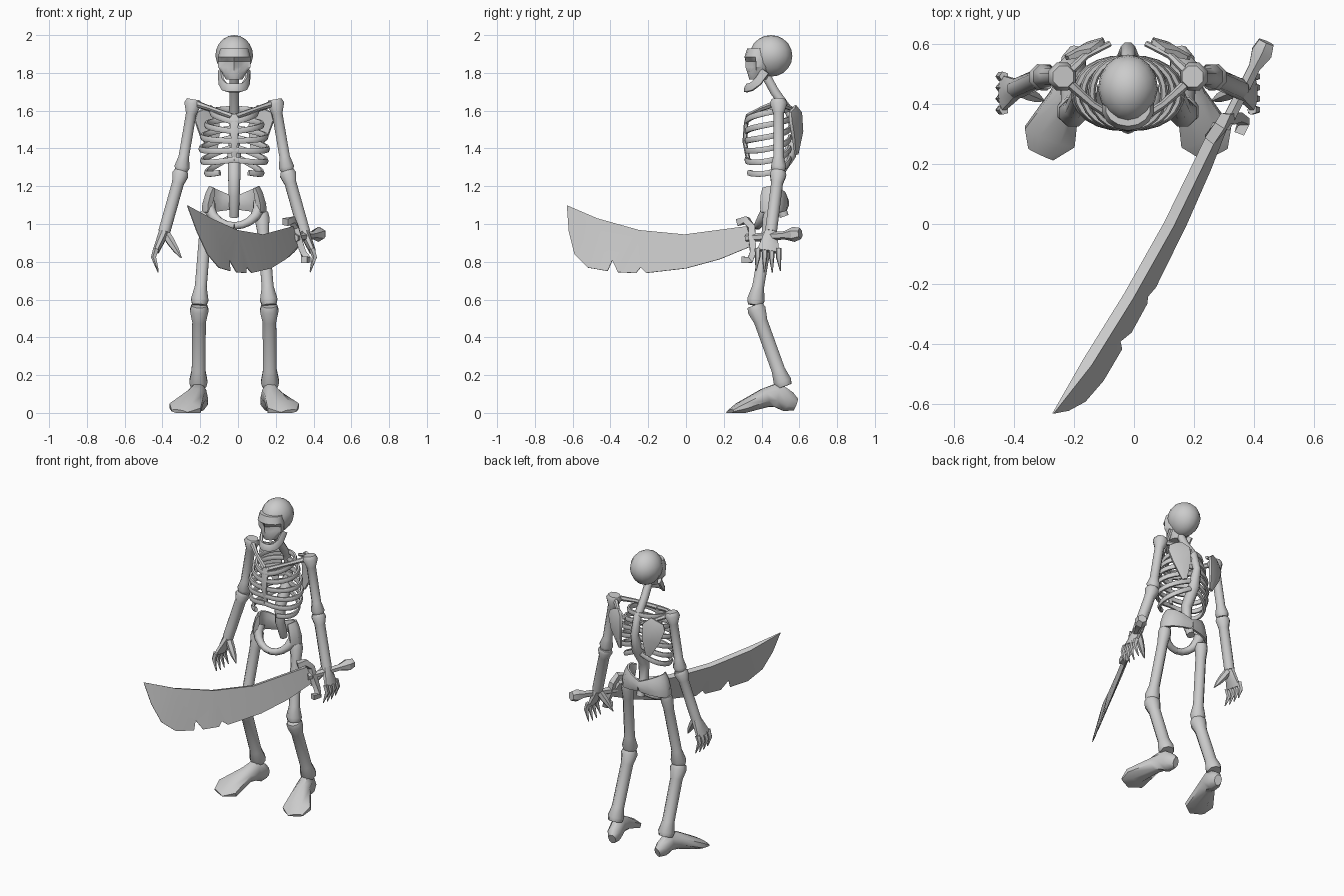
import bpy, bmesh, math
from math import sin, cos, pi
from mathutils import Vector

if "Cube" in bpy.data.objects:
    bpy.data.objects.remove(bpy.data.objects["Cube"])

CENTRE = -.02  # symmetry plane of the body


def make_material(name, value):
    material = bpy.data.materials.new(name)
    material.use_nodes = True
    colour = (value, value, value, 1)
    material.diffuse_color = colour
    material.node_tree.nodes["Principled BSDF"].inputs["Base Color"].default_value = colour
    return material


GRAY = make_material("plain_gray", .6)


def finish(name, bm, angle=50):
    bmesh.ops.recalc_face_normals(bm, faces=bm.faces)
    mesh = bpy.data.meshes.new(name)
    bm.to_mesh(mesh)
    bm.free()
    mesh.materials.append(GRAY)
    part = bpy.data.objects.new(name, mesh)
    bpy.context.collection.objects.link(part)
    bpy.ops.object.select_all(action="DESELECT")
    part.select_set(True)
    bpy.context.view_layer.objects.active = part
    bpy.ops.object.shade_smooth_by_angle(angle=math.radians(angle))


def bridge(bm, first, second):
    for k in range(len(first)):
        bm.faces.new((first[k - 1], first[k], second[k], second[k - 1]))


def tube(name, points, sides=8, across=(1, 0, 0), edit=None, angle=50):
    """Loft ellipses along a path; each point is (x, y, z, radius[, second radius])."""
    bm = bmesh.new()
    path = [Vector(point[:3]) for point in points]
    rings = []
    for i, point in enumerate(points):
        along = path[min(i + 1, len(path) - 1)] - path[max(i - 1, 0)]
        along.normalize()
        u = Vector(across)
        u = (u - along * u.dot(along)).normalized()
        v = along.cross(u)
        turns = [2 * pi * (k + .5) / sides for k in range(sides)]
        rings.append([bm.verts.new(path[i] + u * point[3] * cos(turn) + v * point[-1] * sin(turn))
                      for turn in turns])
    for first, second in zip(rings, rings[1:]):
        bridge(bm, first, second)
    bm.faces.new(rings[0])
    bm.faces.new(rings[-1])
    if edit:
        for vert in bm.verts:
            edit(vert.co)
    finish(name, bm, angle)


def side_tube(name, side, points, **options):
    """Tube on one side of the body, with x measured outward from the middle."""
    label = "left_" if side > 0 else "right_"
    tube(label + name, [(CENTRE + side * x, *rest) for x, *rest in points], **options)


def long_bone(name, side, start, end, shaft, top_knob, low_knob):
    """Thin shaft with a rounded knob at each end."""
    points = []
    for t, swell in ((0, .4), (.06, 1), (.2, 0), (.8, 0), (.94, 1), (1, .4)):
        knob = top_knob if t < .5 else low_knob
        points.append((*start.lerp(end, t), shaft + (knob - shaft) * swell))
    side_tube(name, side, points)


# Cranium: a ball narrowed below and in front
bm = bmesh.new()
bmesh.ops.create_uvsphere(bm, u_segments=16, v_segments=10, radius=1)
for vert in bm.verts:
    x, y, z = vert.co
    narrow = 1 - .12 * max(0, -z) - .08 * max(0, -y)
    vert.co = (CENTRE + x * narrow * .1, .45 + y * .113, 1.89 + z * .11)
finish("cranium", bm)


# Face with hollow eyes
def hollow_eyes(co):
    from_middle = abs(co.x - CENTRE)
    if .015 < from_middle < .075 and 1.82 < co.z < 1.87 and co.y < .36:
        co.y += .028


FACE = [(1.93, .075, .06), (1.885, .088, .075), (1.86, .088, .07),
        (1.83, .088, .07), (1.8, .065, .06), (1.765, .045, .05)]
tube("face", [(CENTRE, .385, *section) for section in FACE],
     sides=14, edit=hollow_eyes, angle=35)

# Jaw: a band swung round the chin, rising to the ears
jaw = []
for k in range(9):
    swing = pi * k / 8
    jaw.append((CENTRE + .075 * cos(swing), .42 - .1 * sin(swing),
                1.72 + .09 * (1 - sin(swing)) ** 2, .026, .012))
tube("jaw", jaw, sides=6, across=(0, .3, 1))

# Spine at even heights, and breastbone
SPINE_DEPTH = (.41, .47, .55, .58, .55, .48, .48, .52)
tube("spine", [(CENTRE, y, 1.81 - .11 * i, .026 + .012 * sin(pi * i / 7) * (i > 3))
               for i, y in enumerate(SPINE_DEPTH)])
tube("sternum", [(CENTRE, .33 - .02 * sin(pi * t), 1.58 - .24 * t, .028 - .014 * t, .012)
                 for t in (0, .2, .6, 1)], sides=6)

# Ribs: sagging hoops from spine to breastbone
STEPS = 12
for i in range(6):
    back = 1.61 - .05 * i
    middle = back - .02 - .014 * i
    front = back - .07
    width = .12 + .058 * sin(pi * i / 6)
    reach = 1 if i < 5 else .85
    points = []
    for k in range(STEPS + 1):
        f = reach * k / STEPS
        z = back * (1 - f) * (1 - 2 * f) + 4 * middle * f * (1 - f) + front * f * (2 * f - 1)
        points.append((width * abs(sin(pi * f)) ** .85, .435 + .115 * cos(pi * f), z, .017, .012))
    for side in (-1, 1):
        side_tube(f"rib_{i + 1}", side, points, sides=6, across=(0, 0, 1))

# Joints, measured outward from the middle
SHOULDER = Vector((.215, .49, 1.66))
ELBOW = Vector((.28, .49, 1.28))
WRIST = Vector((.37, .45, .96))
HIP = Vector((.145, .45, 1.06))
KNEE = Vector((.185, .365, .57))
ANKLE = Vector((.19, .52, .14))


def flat_sole(co):
    co.z = max(co.z, 0)


for side in (-1, 1):
    # Shoulder girdle
    side_tube("collarbone", side, [(.21, .48, 1.64, .018), (.12, .4, 1.61, .013), (.01, .33, 1.57, .016)],
              sides=6, across=(0, 0, 1))
    side_tube("shoulder_spine", side, [(.21, .49, 1.64, .018), (.14, .56, 1.61, .012), (.06, .6, 1.58, .01)],
              sides=6, across=(0, 0, 1))
    side_tube("shoulder_blade", side, [(.16, .565, 1.61, .05, .012), (.145, .58, 1.57, .083, .017),
                                       (.13, .59, 1.48, .065, .017), (.105, .585, 1.37, .018, .01)],
              sides=6, across=(side, -.45, 0))
    # Arm
    long_bone("upper_arm", side, SHOULDER, ELBOW, .03, .05, .044)
    long_bone("forearm", side, ELBOW, WRIST, .034, .047, .034)

    # Hand: palm widening downward, four fingers and a thumb
    slope = Vector((.015, -.005, -.035))
    side_tube("palm", side, [(*(WRIST + slope * k), .03 - .004 * k, .034 + .01 * k) for k in range(4)])
    for k in range(4):
        spread = k - 1.5
        knuckle = WRIST + Vector((.042, .037 * spread - .015, -.09))
        bend = knuckle + Vector((.014, 0, -.045))
        nail = knuckle + Vector((-.01, .006 * spread, -.13 + .008 * abs(spread)))
        side_tube(f"finger_{k + 1}", side, [(*knuckle, .017), (*bend, .015), (*nail, .003)], sides=5)
    thumb_reach = Vector((-.09, -.04, -.14))
    side_tube("thumb", side, [(*(WRIST + thumb_reach * t), .025 - .022 * t ** 3)
                              for t in (0, .4, .7, 1)], sides=6)

    # Hip bone: wing swept round from the spine, then strut to the front
    wing = []
    strut = []
    for k in range(6):
        swing = .7 * pi * k / 5
        wing.append((.15 * sin(swing), .45 + .08 * cos(swing), 1.11 + .02 * sin(swing),
                     .035 + .045 * sin(swing), .016))
        swing = pi / 2 * k / 5
        strut.append((.135 * cos(swing), .45 - .07 * sin(swing), 1.11 - .12 * sin(swing),
                      .037 - .016 * sin(swing)))
    side_tube("hip_wing", side, wing, across=(-.3 * side, 0, 1))
    side_tube("hip_strut", side, strut, across=(0, 1, 0))

    # Leg
    long_bone("thigh_bone", side, HIP, KNEE, .034, .042, .05)
    long_bone("shin_bone", side, KNEE, ANKLE, .039, .053, .052)

    # Foot, turned outward with a flat sole
    side_tube("foot", side, [(.17, .58, .045, .025, .035), (.18, .54, .06, .044, .06),
                             (.19, .48, .095, .046, .07), (.21, .42, .08, .055, .055),
                             (.26, .29, .025, .096, .036), (.29, .232, .005, .05, .012)],
              edit=flat_sole)


# Sword blade: leaning plate with a thick curved back and two notches
def back_curve(y):
    return (y, .94 + .4 * y * y)


def edge_curve(y, cut=0):
    return (y, .74 + .4 * (y + .25) ** 2 + cut)


back = [back_curve(y) for y in (-.63, -.46, -.24, 0, .33)]
edge = [edge_curve(y) for y in (.35, .18, 0)]
for y, cut in ((-.24, .03), (-.39, .06)):
    edge += [edge_curve(y + .03), edge_curve(y, cut), edge_curve(y - .025)]
edge += [edge_curve(-.52), (-.59, .84), (-.62, .96)]
lean = Vector((1, -.53, .33)).normalized()
bm = bmesh.new()
sheets = []
for facing in (-1, 1):
    sheet = []
    for i, (y, z) in enumerate(back + edge):
        thickness = .018 if 0 < i < len(back) else .002
        spot = Vector((.427 + .53 * y - .33 * z, y, z))
        sheet.append(bm.verts.new(spot + lean * facing * thickness))
    bm.faces.new(sheet)
    sheets.append(sheet)
bridge(bm, *sheets)
bmesh.ops.triangulate(bm, faces=[face for face in bm.faces if len(face.verts) > 4])
finish("blade", bm, 30)

# Sword hilt: curled guard, grip and pommel
tube("guard", [(.25, .28, 1.01, .026), (.285, .32, 1.02, .026), (.305, .35, .98, .024), (.32, .35, .92, .026),
               (.345, .355, .85, .022), (.365, .34, .81, .026), (.35, .3, .81, .024)], sides=4, angle=30)
tube("grip", [(.3, .32, .925, .022), (.4, .52, .94, .022), (.425, .57, .945, .04), (.44, .605, .95, .03)],
     sides=6, angle=30)
